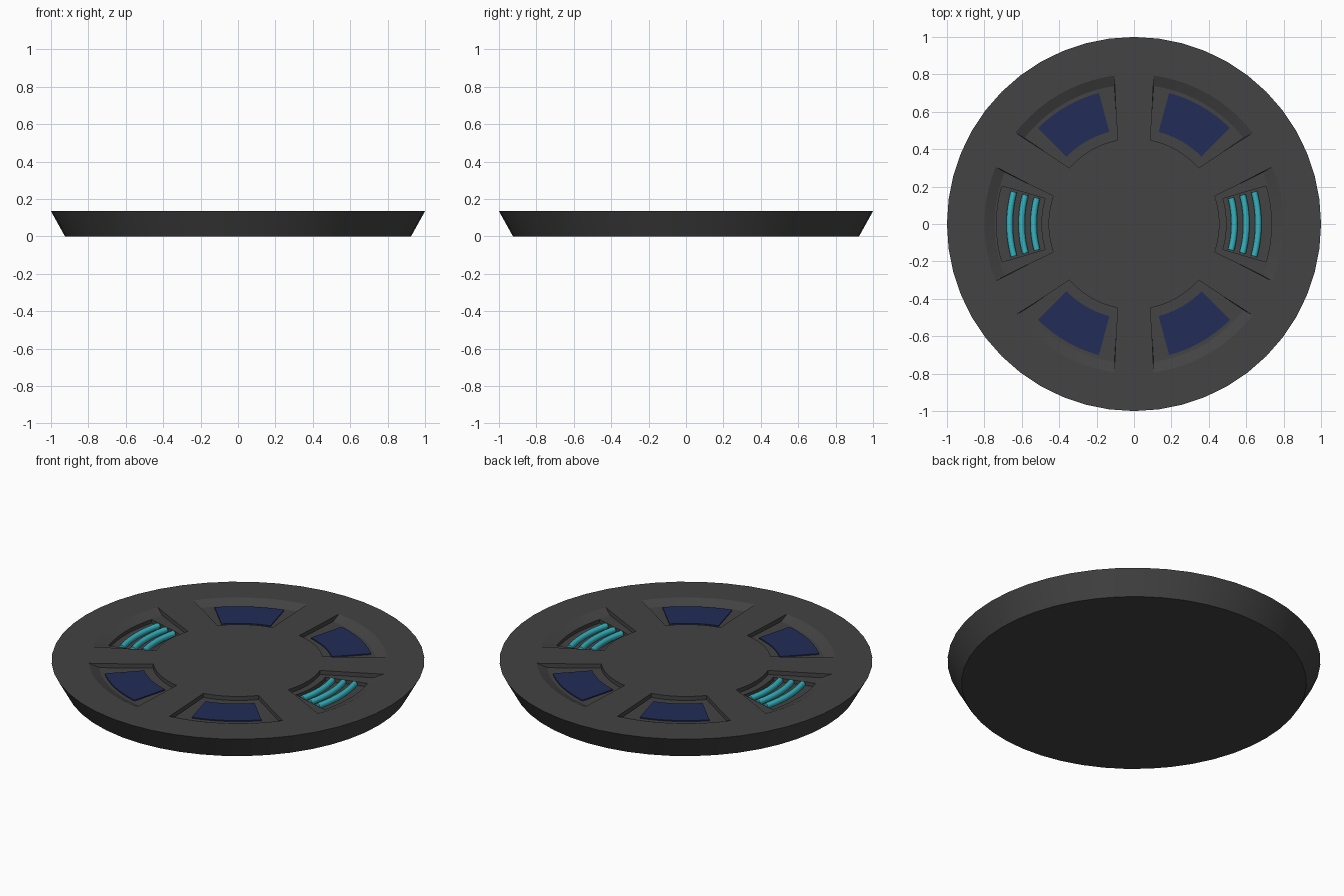
import bpy, bmesh
from math import radians, cos, sin

cube = bpy.data.objects.get("Cube")
if cube:
    bpy.data.objects.remove(cube)

TOP = 0.135      # upper face of the disc
FLOOR = 0.111    # floor of the six shallow recesses
WELL = 0.09      # floor of the deeper wells under the glowing bars


def material(name, rgb):
    m = bpy.data.materials.new(name)
    m.use_nodes = True
    m.diffuse_color = (*rgb, 1)
    m.node_tree.nodes["Principled BSDF"].inputs["Base Color"].default_value = (*rgb, 1)
    return m


grey = material("dark grey", (0.056, 0.056, 0.056))
blue = material("navy blue", (0.016, 0.026, 0.095))
cyan = material("glowing cyan", (0.035, 0.45, 0.52))


def finish(name, bm, mat):
    bmesh.ops.recalc_face_normals(bm, faces=bm.faces)
    me = bpy.data.meshes.new(name)
    bm.to_mesh(me)
    bm.free()
    ob = bpy.data.objects.new(name, me)
    bpy.context.collection.objects.link(ob)
    me.materials.append(mat)
    return ob


def smooth(ob, angle):
    bpy.ops.object.select_all(action='DESELECT')
    ob.select_set(True)
    bpy.context.view_layer.objects.active = ob
    bpy.ops.object.shade_smooth_by_angle(angle=radians(angle))


def sweep(bm, profile, centre, half, steps=10):
    """Sweep an (r, z) profile along an arc; half(r) is the half angle in degrees."""
    rings = []
    for i in range(steps + 1):
        t = 2 * i / steps - 1
        ring = []
        for r, z in profile:
            a = radians(centre + t * half(r))
            ring.append(bm.verts.new((r * cos(a), r * sin(a), z)))
        rings.append(ring)
    n = len(profile)
    for a, b in zip(rings, rings[1:]):
        for k in range(n):
            j = (k + 1) % n
            bm.faces.new((a[k], a[j], b[j], b[k]))
    bm.faces.new(rings[0])
    bm.faces.new(rings[-1])


# Disc with a sloping edge
bm = bmesh.new()
bmesh.ops.create_cone(bm, cap_ends=True, segments=48, radius1=0.925, radius2=1, depth=TOP)
bmesh.ops.translate(bm, verts=bm.verts, vec=(0, 0, TOP / 2))
disc = finish("disc_body", bm, grey)

# Cutter for the recesses: steep inside, ramped on the outside
bm = bmesh.new()
ramp = [(0.457, FLOOR), (0.745, FLOOR), (0.80, TOP), (0.855, 2 * TOP - FLOOR), (0.457, 2 * TOP - FLOOR)]
for k in range(6):
    sweep(bm, ramp, 60 * k, lambda r: 19 + 10 * (r - 0.457))
recess_cutter = finish("recess_cutter", bm, grey)

# Cutter for the two deeper wells
bm = bmesh.new()
for centre in (0, 180):
    sweep(bm, [(0.495, WELL), (0.735, WELL), (0.735, TOP), (0.495, TOP)], centre, lambda r: 16)
well_cutter = finish("well_cutter", bm, grey)

# Apply the cuts to the disc
bpy.context.view_layer.objects.active = disc
for cutter in (recess_cutter, well_cutter):
    mod = disc.modifiers.new(cutter.name, 'BOOLEAN')
    mod.operation = 'DIFFERENCE'
    mod.solver = 'EXACT'
    mod.object = cutter
    bpy.ops.object.modifier_apply(modifier=mod.name)
    bpy.data.objects.remove(cutter)
smooth(disc, 15)

# Blue panels lying in four recesses
for k, name in ((1, "back_left"), (2, "back_right"), (4, "front_right"), (5, "front_left")):
    bm = bmesh.new()
    z = FLOOR + 0.006
    sweep(bm, [(0.51, FLOOR - 0.002), (0.725, FLOOR - 0.002), (0.725, z), (0.51, z)],
          60 * k, lambda r: 15)
    finish(name + "_panel", bm, blue)

# Three curved bars in each well
for centre, side in ((0, "left"), (180, "right")):
    for i in range(3):
        r0 = 0.537 + 0.064 * i
        ring = [(r0 + 0.017 * cos(radians(30 * s)), 0.102 + 0.017 * sin(radians(30 * s)))
                for s in range(12)]
        bm = bmesh.new()
        sweep(bm, ring, centre, lambda r: 15)
        smooth(finish(f"{side}_bar_{i + 1}", bm, cyan), 35)
